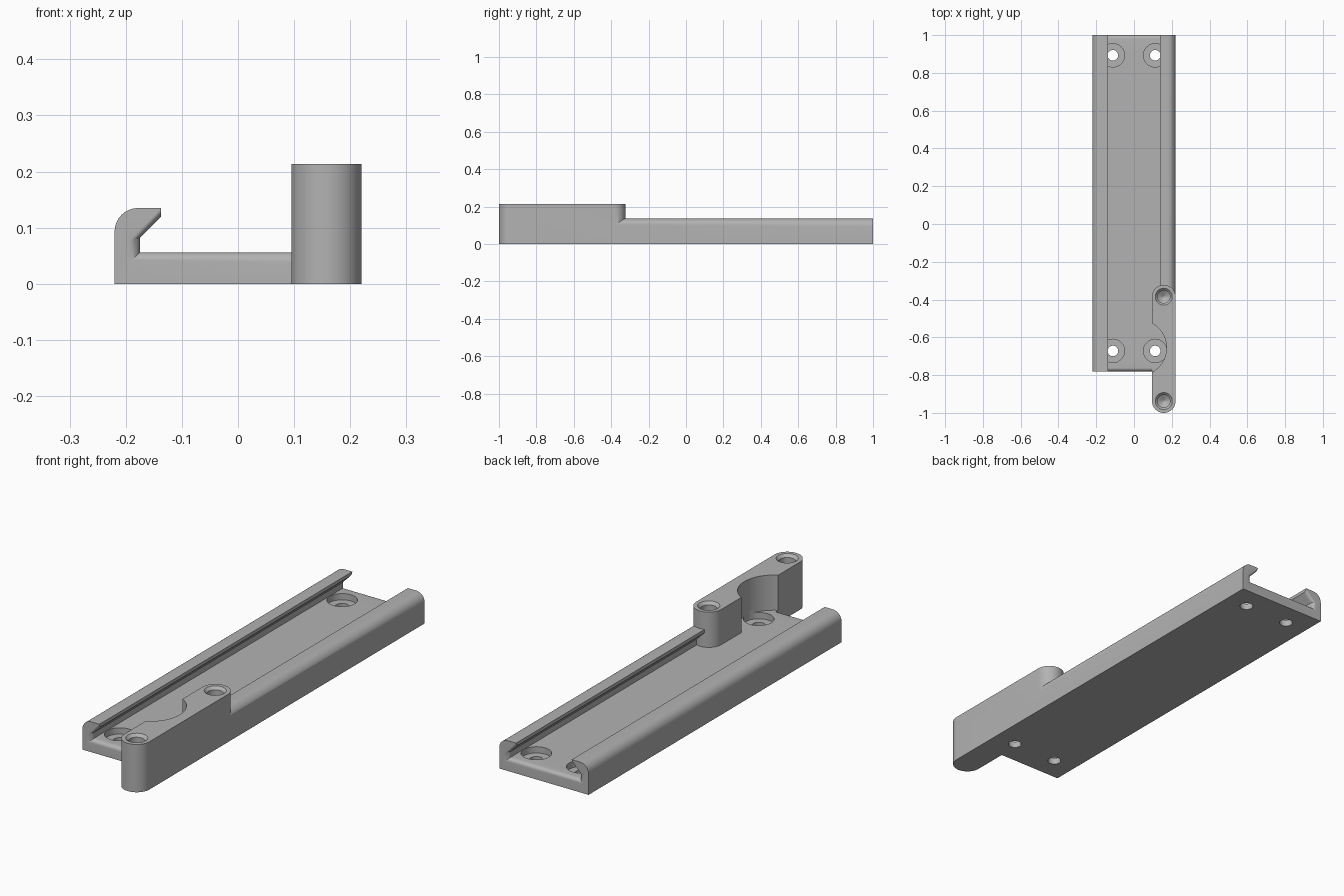
import bpy, bmesh, math

cube = bpy.data.objects.get("Cube")
if cube:
    bpy.data.objects.remove(cube, do_unlink=True)

grey = bpy.data.materials.new("plain grey")
grey.use_nodes = True
grey.diffuse_color = (0.45, 0.45, 0.45, 1)
grey.node_tree.nodes["Principled BSDF"].inputs["Base Color"].default_value = (0.45, 0.45, 0.45, 1)


def loft(name, rings):
    """Solid skinned through closed rings of equal length, capped at both ends."""
    bm = bmesh.new()
    loops = [[bm.verts.new(p) for p in ring] for ring in rings]
    for a, b in zip(loops, loops[1:]):
        for i in range(len(a)):
            j = (i + 1) % len(a)
            bm.faces.new((a[i], a[j], b[j], b[i]))
    bm.faces.new(loops[0])
    bm.faces.new(loops[-1])
    bmesh.ops.recalc_face_normals(bm, faces=bm.faces)
    mesh = bpy.data.meshes.new(name)
    bm.to_mesh(mesh)
    bm.free()
    mesh.materials.append(grey)
    obj = bpy.data.objects.new(name, mesh)
    bpy.context.collection.objects.link(obj)
    return obj


def turned(name, x, y, profile, n=48):
    """Upright solid of revolution from (radius, z) pairs."""
    turn = [2 * math.pi * i / n for i in range(n)]
    return loft(name, [[(x + r * math.cos(a), y + r * math.sin(a), z) for a in turn]
                       for r, z in profile])


def combine(target, tool, operation):
    mod = target.modifiers.new(operation.lower(), "BOOLEAN")
    mod.operation, mod.object, mod.solver = operation, tool, "EXACT"
    bpy.context.view_layer.objects.active = target
    bpy.ops.object.modifier_apply(modifier=mod.name)
    bpy.data.objects.remove(tool, do_unlink=True)


HALF, FLOOR, TOP, LIP, WALL = 0.22, 0.056, 0.135, 0.137, 0.175
FRONT, BACK, FLARE, ROUND = -0.78, 1.0, 0.018, 0.042


def rail_section(y, d):
    """Channel section with its inside opened up by d."""
    under = 0.12 + 0.8 * d
    side = [(HALF, 0)]
    for i in range(9):
        a = math.pi / 2 * i / 8
        side.append((HALF - ROUND + ROUND * math.cos(a), TOP - ROUND + ROUND * math.sin(a)))
    side += [(LIP, TOP), (LIP, under), (WALL + d, under - (WALL + d - LIP)), (WALL + d, FLOOR - d)]
    pts = side + [(-x, z) for x, z in reversed(side)]
    return [(x, y, z) for x, z in pts]


# Channel rail with rounded, flared mouths at both ends
steps = [math.pi / 2 * i / 6 for i in range(7)]
mouth = [(FLARE * math.sin(a), FLARE * (1 - math.cos(a))) for a in reversed(steps)]
mouth = [(FLARE - t, d) for t, d in mouth]
sections = [rail_section(FRONT + t, d) for t, d in mouth]
sections += [rail_section(BACK - t, d) for t, d in reversed(mouth)]
rail = loft("mounting_rail", sections)

# Tall side block with rounded ends
R, BX, Y0, Y1, BH = 0.0625, 0.1575, -0.9375, -0.385, 0.213
plan = []
for i in range(25):
    a = math.pi * i / 24
    plan.append((BX + R * math.cos(a), Y1 + R * math.sin(a)))
plan += [(2 * BX - x, Y0 + Y1 - y) for x, y in plan]
block = loft("side_block", [[(x, y, z) for x, y in plan] for z in (0, BH)])
combine(rail, block, "UNION")

# Round relief in the block beside the screw
combine(rail, turned("relief", 0.024, -0.655, [(0.148, FLOOR), (0.148, 0.3)], 96), "DIFFERENCE")

# Blind chamfered bores in the top of the block
for y in (Y0, Y1):
    bore = [(0.002, 0.05), (0.033, 0.07), (0.033, BH - 0.012), (0.045, BH), (0.045, 0.25)]
    combine(rail, turned("bore", BX, y, bore), "DIFFERENCE")

# Counterbored screw holes in the floor
for x in (-0.112, 0.112):
    for y in (-0.672, 0.893):
        hole = [(0.028, -0.05), (0.028, 0.028), (0.062, 0.028), (0.062, 0.068)]
        combine(rail, turned("screw_hole", x, y, hole), "DIFFERENCE")

bpy.ops.object.select_all(action="DESELECT")
rail.select_set(True)
bpy.context.view_layer.objects.active = rail
bpy.ops.object.shade_smooth_by_angle(angle=math.radians(30))
